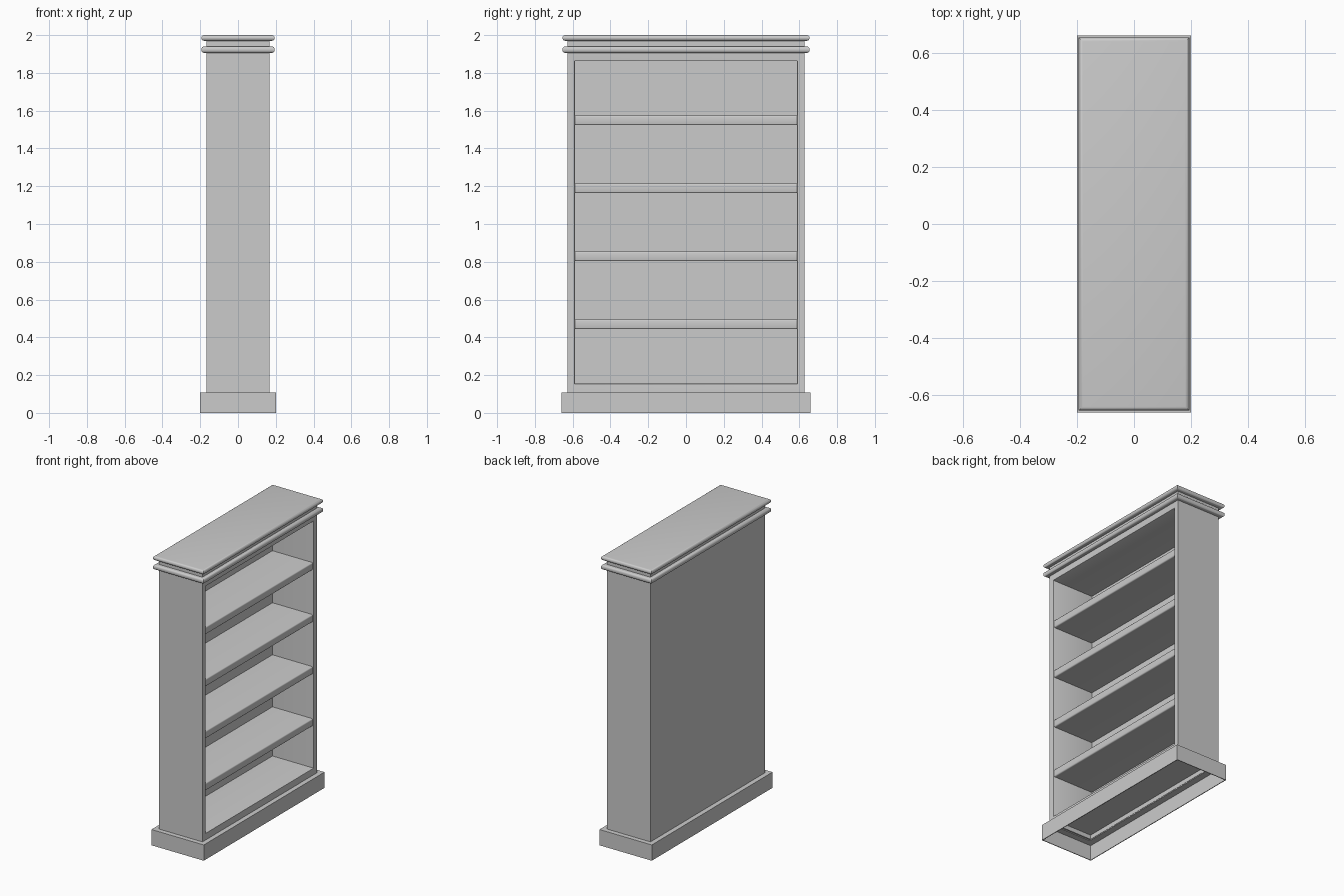
import bpy, bmesh, math
from mathutils import Vector

cube = bpy.data.objects.get("Cube")
if cube:
    bpy.data.objects.remove(cube, do_unlink=True)

grey = bpy.data.materials.new("light grey paint")
grey.use_nodes = True
COLOUR = (0.6, 0.6, 0.6, 1)
grey.diffuse_color = COLOUR
grey.node_tree.nodes["Principled BSDF"].inputs["Base Color"].default_value = COLOUR


def finish(name, bm):
    """Turn a bmesh into a painted object with crisp main edges."""
    bmesh.ops.recalc_face_normals(bm, faces=bm.faces)
    mesh = bpy.data.meshes.new(name)
    bm.to_mesh(mesh)
    bm.free()
    obj = bpy.data.objects.new(name, mesh)
    bpy.context.collection.objects.link(obj)
    mesh.materials.append(grey)
    bpy.ops.object.select_all(action='DESELECT')
    obj.select_set(True)
    bpy.context.view_layer.objects.active = obj
    bpy.ops.object.shade_smooth_by_angle(angle=math.radians(35))
    return obj


def box(lo, hi):
    bm = bmesh.new()
    bmesh.ops.create_cube(bm, size=1)
    for v in bm.verts:
        v.co = Vector([(c + 0.5) * (b - a) + a for c, a, b in zip(v.co, lo, hi)])
    return bm


def face_towards(bm, direction):
    bm.normal_update()
    return max(bm.faces, key=lambda f: f.normal.dot(Vector(direction)))


def recess(bm, face, lo, hi, depth):
    """Inset a face to the given limits and sink it; returns the rim edges."""
    bmesh.ops.inset_region(bm, faces=[face], thickness=0.02)
    mid = face.calc_center_median()
    for v in face.verts:
        for axis in range(3):
            if lo[axis] is not None:
                v.co[axis] = lo[axis] if v.co[axis] < mid[axis] else hi[axis]
    rim = list(face.edges)
    normal = face.normal.copy()
    new = bmesh.ops.extrude_face_region(bm, geom=[face])["geom"]
    verts = [g for g in new if isinstance(g, bmesh.types.BMVert)]
    bmesh.ops.translate(bm, verts=verts, vec=-normal * depth)
    if face.is_valid:
        bmesh.ops.delete(bm, geom=[face], context='FACES_ONLY')
    return [e for e in rim if e.is_valid]


# Carcass: open shelving front, hollow underside, top runs up as the cornice neck
bm = box((-0.167, -0.627, 0.109), (0.167, 0.627, 1.98))
rim = recess(bm, face_towards(bm, (1, 0, 0)),
             (None, -0.588, 0.155), (None, 0.588, 1.862), 0.315)
bmesh.ops.bevel(bm, geom=rim, offset=0.006, segments=2, profile=0.5, affect='EDGES')
bottom = min((f for f in bm.faces), key=lambda f: f.calc_center_median().z)
bm.normal_update()
recess(bm, bottom, (-0.148, -0.6, None), (0.148, 0.6, None), 0.03)
finish("carcass", bm)

# Shelves, evenly spaced, with eased front edges
for i in range(4):
    z = 0.443 + 0.36 * i
    bm = box((-0.15, -0.59, z), (0.16, 0.59, z + 0.052))
    front = face_towards(bm, (1, 0, 0))
    edges = [e for e in front.edges if abs(e.verts[0].co.z - e.verts[1].co.z) < 0.001]
    bmesh.ops.bevel(bm, geom=edges, offset=0.008, segments=3, profile=0.5, affect='EDGES')
    finish(f"shelf_{i + 1}", bm)

# Plinth: hollow skirting frame around the foot
bm = bmesh.new()
profile = [(0, 0), (0, 0.109), (0.05, 0.109), (0.05, 0.104), (0.005, 0.104), (0.005, 0)]
loops = [[bm.verts.new((sx * (0.2 - inset), sy * (0.66 - inset), z))
          for sx, sy in ((-1, -1), (1, -1), (1, 1), (-1, 1))] for inset, z in profile]
for a, b in zip(loops, loops[1:] + loops[:1]):
    for k in range(4):
        n = (k + 1) % 4
        bm.faces.new((a[k], a[n], b[n], b[k]))
finish("plinth", bm)

# Cornice: two slabs with half-round edges
for name, z0, z1 in (("lower_cornice", 1.906, 1.94), ("upper_cornice", 1.97, 2.0)):
    bm = box((-0.194, -0.654, z0), (0.194, 0.654, z1))
    edges = [e for e in bm.edges if abs(e.verts[0].co.z - e.verts[1].co.z) < 0.001]
    bmesh.ops.bevel(bm, geom=edges, offset=0.0145, segments=4, profile=0.5, affect='EDGES')
    finish(name, bm)
